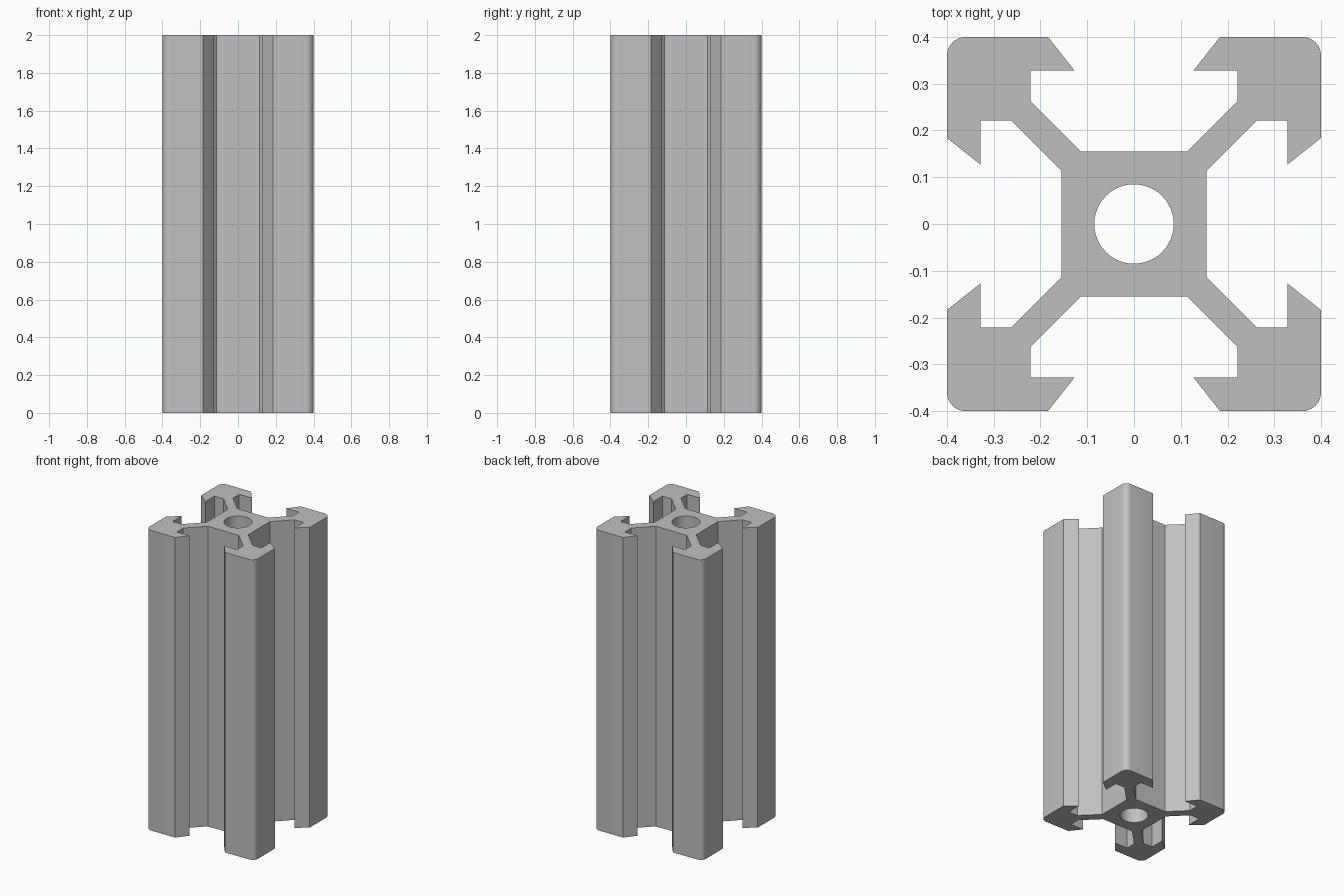
import bpy
import bmesh
from math import cos, sin, pi, radians
from mathutils import Matrix, Vector

cube = bpy.data.objects.get("Cube")
if cube:
    bpy.data.objects.remove(cube, do_unlink=True)

HEIGHT = 2.0
HALF = 0.4
CORNER_RADIUS = 0.04
BORE_RADIUS = 0.085


def arc(centre, radius, start, end, steps):
    """Points along a circular arc, both ends included."""
    angles = [start + (end - start) * i / steps for i in range(steps + 1)]
    return [Vector((centre + radius * cos(a), centre + radius * sin(a), 0)) for a in angles]


def add_loop(bm, points):
    """Closed ring of edges through the points."""
    verts = [bm.verts.new(p) for p in points]
    return [bm.edges.new((v, verts[i - 1])) for i, v in enumerate(verts)]


# One side of an arm: core corner, web, slot pocket, lip and outer face
half_arm = [Vector((x, y, 0)) for x, y in (
    (0.155, 0.114), (0.262, 0.221), (0.328, 0.221), (0.328, 0.127), (HALF, 0.184))]

# Mirror the half across the diagonal and round the outer corner
corner = arc(HALF - CORNER_RADIUS, CORNER_RADIUS, 0, pi / 2, 8)
arm = half_arm + corner + [Vector((p.y, p.x, 0)) for p in reversed(half_arm)]

# Repeat the arm around the axis to close the outline
outline = []
for quarter in range(4):
    turn = Matrix.Rotation(quarter * pi / 2, 3, 'Z')
    outline += [turn @ p for p in arm]

# Fill the section around the bore and extrude it to full length
bm = bmesh.new()
edges = add_loop(bm, outline)
edges += add_loop(bm, arc(0, BORE_RADIUS, 0, 2 * pi, 48)[:-1])
bmesh.ops.triangle_fill(bm, edges=edges, use_beauty=True, use_dissolve=False)
result = bmesh.ops.extrude_face_region(bm, geom=bm.faces[:], use_keep_orig=True)
top = [v for v in result["geom"] if isinstance(v, bmesh.types.BMVert)]
bmesh.ops.translate(bm, verts=top, vec=(0, 0, HEIGHT))
bmesh.ops.recalc_face_normals(bm, faces=bm.faces[:])

mesh = bpy.data.meshes.new("slotted_rail")
bm.to_mesh(mesh)
bm.free()
rail = bpy.data.objects.new("slotted_rail", mesh)
bpy.context.collection.objects.link(rail)

# Plain grey metal
grey = (0.53, 0.53, 0.53, 1)
metal = bpy.data.materials.new("grey_metal")
metal.use_nodes = True
metal.diffuse_color = grey
metal.node_tree.nodes["Principled BSDF"].inputs["Base Color"].default_value = grey
mesh.materials.append(metal)

# Smooth the bore and rounded corners, keep the profile edges sharp
bpy.ops.object.select_all(action='DESELECT')
rail.select_set(True)
bpy.context.view_layer.objects.active = rail
bpy.ops.object.shade_smooth_by_angle(angle=radians(30))
